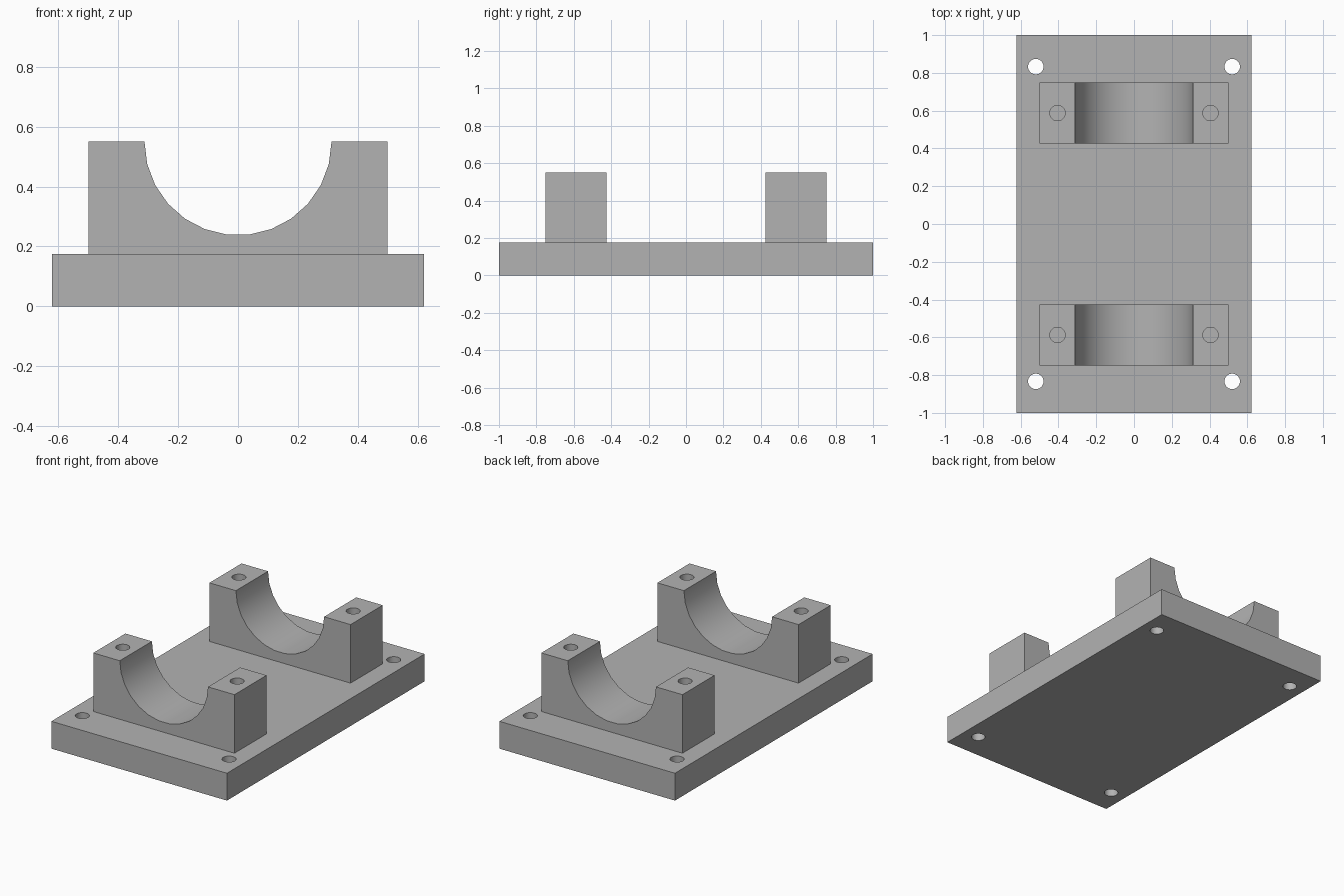
import bpy
import bmesh
from math import cos, sin, pi, radians

cube = bpy.data.objects.get("Cube")
if cube:
    bpy.data.objects.remove(cube, do_unlink=True)

PLATE_TOP, BLOCK_TOP = 0.175, 0.55
BLOCK_INNER, BLOCK_OUTER = 0.425, 0.75
BORE_RADIUS, BORE_SEGMENTS = 0.3125, 13
HOLE_RADIUS = 0.041

grey = bpy.data.materials.new("Machined Grey")
grey.use_nodes = True
colour = (0.45, 0.45, 0.45, 1)
grey.diffuse_color = colour
grey.node_tree.nodes["Principled BSDF"].inputs["Base Color"].default_value = colour


def prism(name, profile, axis_vector):
    """Extrude a closed profile along a vector into a solid."""
    bm = bmesh.new()
    face = bm.faces.new([bm.verts.new(p) for p in profile])
    side = bmesh.ops.extrude_face_region(bm, geom=[face], use_keep_orig=True)
    moved = [v for v in side["geom"] if isinstance(v, bmesh.types.BMVert)]
    bmesh.ops.translate(bm, vec=axis_vector, verts=moved)
    bmesh.ops.recalc_face_normals(bm, faces=bm.faces)
    mesh = bpy.data.meshes.new(name)
    bm.to_mesh(mesh)
    bm.free()
    obj = bpy.data.objects.new(name, mesh)
    bpy.context.collection.objects.link(obj)
    mesh.materials.append(grey)
    return obj


def drill(obj, x, y, bottom, top):
    """Cut a vertical round hole."""
    ring = [(x + HOLE_RADIUS * cos(2 * pi * i / 28),
             y + HOLE_RADIUS * sin(2 * pi * i / 28), bottom) for i in range(28)]
    cutter = prism("hole_cutter", ring, (0, 0, top - bottom))
    cutter.hide_render = True
    mod = obj.modifiers.new("hole", 'BOOLEAN')
    mod.operation = 'DIFFERENCE'
    mod.solver = 'EXACT'
    mod.object = cutter
    bpy.context.view_layer.objects.active = obj
    bpy.ops.object.modifier_apply(modifier=mod.name)
    bpy.data.objects.remove(cutter, do_unlink=True)


def smooth(obj):
    """Round the curved walls while keeping the edges sharp."""
    bpy.ops.object.select_all(action='DESELECT')
    obj.select_set(True)
    bpy.context.view_layer.objects.active = obj
    bpy.ops.object.shade_smooth_by_angle(angle=radians(30))


# Base plate with a through hole at each corner
w = 0.622
base = prism("base_plate", [(-w, -1, 0), (w, -1, 0), (w, 1, 0), (-w, 1, 0)],
             (0, 0, PLATE_TOP))
for sx in (-1, 1):
    for sy in (-1, 1):
        drill(base, sx * 0.52, sy * 0.833, -0.1, PLATE_TOP + 0.1)
smooth(base)

# Bearing blocks: half-round saddle with blind bolt holes either side
for name, y in (("front_saddle", -BLOCK_OUTER), ("rear_saddle", BLOCK_INNER)):
    profile = [(-0.5, y, BLOCK_TOP), (-0.5, y, PLATE_TOP),
               (0.5, y, PLATE_TOP), (0.5, y, BLOCK_TOP)]
    for i in range(BORE_SEGMENTS + 1):
        a = pi * i / BORE_SEGMENTS
        profile.append((BORE_RADIUS * cos(a), y, BLOCK_TOP - BORE_RADIUS * sin(a)))
    depth = BLOCK_OUTER - BLOCK_INNER
    saddle = prism(name, profile, (0, depth, 0))
    for sx in (-1, 1):
        drill(saddle, sx * 0.405, y + depth / 2, 0.25, BLOCK_TOP + 0.1)
    smooth(saddle)
